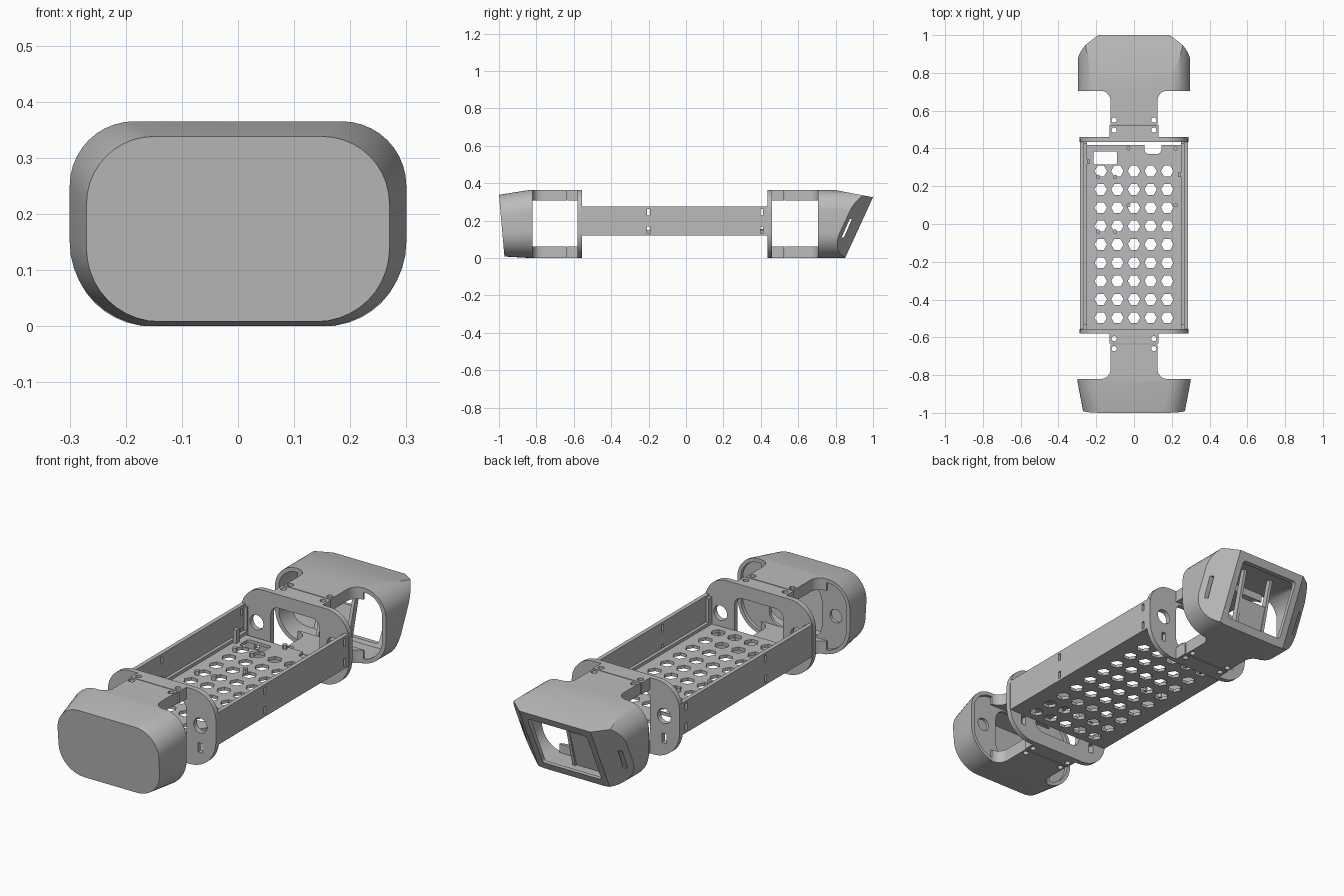
import bpy, bmesh, math
from mathutils import Vector

if "Cube" in bpy.data.objects:
    bpy.data.objects.remove(bpy.data.objects["Cube"])

grey = bpy.data.materials.new("plain grey")
grey.use_nodes = True
grey.diffuse_color = (0.5, 0.5, 0.5, 1)
grey.node_tree.nodes["Principled BSDF"].inputs["Base Color"].default_value = (0.5, 0.5, 0.5, 1)
parts = []


def place(axis, p, d):
    """Put a 2D point p at depth d along an axis."""
    return {"x": (d, *p), "y": (p[0], d, p[1]), "z": (*p, d)}[axis]


def loft(bm, rings):
    """Closed solid through rings of equal point count."""
    loops = [[bm.verts.new(co) for co in ring] for ring in rings]
    faces = [bm.faces.new(loops[0]), bm.faces.new(loops[-1])]
    n = len(loops[0])
    for a, b in zip(loops, loops[1:]):
        for i in range(n):
            faces.append(bm.faces.new((a[i], a[(i + 1) % n], b[(i + 1) % n], b[i])))
    bmesh.ops.recalc_face_normals(bm, faces=faces)


def prism(bm, pts, axis, a, b):
    loft(bm, [[place(axis, p, d) for p in pts] for d in (a, b)])


def rect(x0, x1, y0, y1):
    return [(x0, y0), (x1, y0), (x1, y1), (x0, y1)]


def box(bm, x0, x1, y0, y1, z0, z1):
    prism(bm, rect(x0, x1, y0, y1), "z", z0, z1)


def rounded(w, z0, z1, low, high, steps=10):
    """Rounded rectangle, half width w, with bottom and top corner radii."""
    pts = []
    corners = ((w - low, z0 + low, low, -90), (w - high, z1 - high, high, 0),
               (high - w, z1 - high, high, 90), (low - w, z0 + low, low, 180))
    for cx, cz, r, start in corners:
        for i in range(steps + 1):
            a = math.radians(start + 90 * i / steps)
            pts.append((cx + r * math.cos(a), cz + r * math.sin(a)))
    return pts


def circle(x, y, r, n=20):
    return [(x + r * math.cos(math.tau * i / n), y + r * math.sin(math.tau * i / n)) for i in range(n)]


def finish(name, bm, cutters=()):
    """Make an object and subtract the cutter meshes from it."""
    def make(label, b):
        mesh = bpy.data.meshes.new(label)
        b.to_mesh(mesh)
        b.free()
        ob = bpy.data.objects.new(label, mesh)
        bpy.context.scene.collection.objects.link(ob)
        return ob
    ob = make(name, bm)
    helpers = []
    for c in cutters:
        helper = make("cutter", c)
        helper.hide_render = True
        helpers.append(helper)
        mod = ob.modifiers.new("cut", "BOOLEAN")
        mod.operation, mod.solver, mod.object = "DIFFERENCE", "EXACT", helper
    if helpers:
        bpy.context.view_layer.update()
        graph = bpy.context.evaluated_depsgraph_get()
        baked = bpy.data.meshes.new_from_object(ob.evaluated_get(graph))
        ob.modifiers.clear()
        ob.data = baked
        for h in helpers:
            bpy.data.objects.remove(h)
    ob.data.materials.clear()
    ob.data.materials.append(grey)
    parts.append(ob)
    return ob


# Tray floor with hexagon holes, corner window and cable notch
floor, holes = bmesh.new(), bmesh.new()
box(floor, -0.267, 0.267, -0.56, 0.418, 0.12, 0.135)
for col in range(-2, 3):
    for row in range(9):
        prism(holes, circle(col * 0.088, 0.28 - row * 0.097, 0.033, 6), "z", 0.1, 0.16)
prism(holes, [(x - 0.152, z) for x, z in rounded(0.063, 0.315, 0.385, 0.012, 0.012, 4)], "z", 0.1, 0.16)
prism(holes, [(x + 0.1, z) for x, z in rounded(0.045, 0.37, 0.5, 0.025, 0.025, 4)], "z", 0.1, 0.16)
finish("tray_floor", floor, [holes])

# Board standoffs on the floor
posts = bmesh.new()
for x, y in ((-0.03, 0.4), (0.22, 0.4), (-0.03, 0.1), (0.22, 0.1),
             (-0.19, 0.25), (-0.1, 0.25), (-0.19, -0.04), (-0.1, -0.04)):
    prism(posts, circle(x, y, 0.011, 12), "z", 0.13, 0.155)
finish("standoffs", posts)

# Side walls with inner lips and strap slots
for side, label in ((1, "left"), (-1, "right")):
    def span(a, b):
        return sorted((side * a, side * b))
    wall, slots, lips = bmesh.new(), bmesh.new(), bmesh.new()
    box(wall, *span(0.265, 0.285), -0.57, 0.45, 0.12, 0.275)
    for y in (-0.2, 0.405):
        for z in (0.15, 0.245):
            box(slots, *span(0.2, 0.3), y - 0.008, y + 0.008, z - 0.018, z + 0.018)
    finish(label + "_wall", wall, [slots])
    box(lips, *span(0.25, 0.267), -0.56, 0.44, 0.12, 0.15)
    box(lips, *span(0.25, 0.267), -0.56, -0.53, 0.15, 0.265)
    box(lips, *span(0.25, 0.267), 0.425, 0.44, 0.15, 0.265)
    y = 0.26 if side > 0 else 0.33
    box(lips, *span(0.232, 0.25), y - 0.012, y + 0.012, 0.13, 0.2)
    finish(label + "_wall_lip", lips)

# Rounded end plates with central opening, cable holes and screw slots
for label, y0 in (("front", -0.58), ("rear", 0.435)):
    plate, holes = bmesh.new(), bmesh.new()
    prism(plate, rounded(0.288, 0, 0.365, 0.14, 0.12), "y", y0, y0 + 0.025)
    prism(holes, rounded(0.13, 0.07, 0.3, 0.04, 0.04, 5), "y", y0 - 0.1, y0 + 0.1)
    for s in (-1, 1):
        prism(holes, circle(s * 0.205, 0.2, 0.036), "y", y0 - 0.1, y0 + 0.1)
        prism(holes, rect(s * 0.205 - 0.012, s * 0.205 + 0.012, 0.07, 0.115), "y", y0 - 0.1, y0 + 0.1)
    finish(label + "_end_plate", plate, [holes])


# Tongues joining caps to the end plates, top and bottom
def tongue_outline(root, seam, d):
    """Neck that flares with a fillet into the cap; d points to the cap."""
    flare = [(0.175 - 0.05 * math.cos(a), root - d * 0.05 * (1 - math.sin(a)))
             for a in [math.radians(9 * i) for i in range(11)]]
    half = [(0.125, seam)] + flare + [(0.175, root + d * 0.01)]
    return half + [(-x, y) for x, y in reversed(half)]


for label, d, plate, seam, root in (("front", -1, -0.575, -0.635, -0.82), ("rear", 1, 0.455, 0.525, 0.705)):
    for level, z0, z1 in (("upper", 0.308, 0.365), ("lower", 0, 0.062)):
        for kind in ("cap", "frame"):
            body, holes = bmesh.new(), bmesh.new()
            if kind == "cap":
                prism(body, tongue_outline(root, seam + d * 0.002, d), "z", z0, z1)
                y = seam + d * 0.025
            else:
                box(body, -0.13, 0.13, *sorted((plate, seam - d * 0.002)), z0, z1)
                y = seam - d * 0.028
            for s in (-1, 1):
                prism(holes, circle(s * 0.105, y, 0.014, 12), "z", z0 - 0.02, z1 + 0.02)
            finish(f"{label}_{level}_{kind}_tongue", body, [holes])


# Front cap: tapered closed shell with a tilted nose
def nose(t, open_y):
    def flat(profile, y):
        return [(x, y, z) for x, z in profile]
    base = rounded(0.3 - t, t, 0.365 - t, 0.15 - t, 0.115 - t)
    tip = rounded(0.27 - t, 0.008 + t, 0.338 - t, 0.13 - t, 0.12 - t)
    bm = bmesh.new()
    loft(bm, [flat(base, open_y), flat(base, -0.83),
              [(x, -1 + t + 0.03 * (1 - z / 0.338), z) for x, z in tip]])
    return bm


finish("front_cap", nose(0, -0.82), [nose(0.018, -0.7)])

# Inner bulkhead of the front cap
bulkhead, holes = bmesh.new(), bmesh.new()
prism(bulkhead, rounded(0.285, 0.015, 0.35, 0.135, 0.1), "y", -0.85, -0.835)
prism(holes, rounded(0.14, 0.06, 0.305, 0.06, 0.06, 6), "y", -0.9, -0.8)
for s in (-1, 1):
    prism(holes, circle(s * 0.215, 0.19, 0.032), "y", -0.9, -0.8)
finish("front_cap_bulkhead", bulkhead, [holes])


# Rear cap: rounded tube trimmed by sloping planes
def hood(t, open_y):
    bm = bmesh.new()
    prism(bm, rounded(0.296 - t, t, 0.365 - t, 0.14 - t, 0.115 - t), "y", open_y, 1.1)
    planes = [((0, 0.79, 0.365), (0, 0.19, 1)), ((0, 1, 0.325), (0, 1, -0.46))]
    planes += [((s * 0.19, 1, 0.325), (s * 0.85, 1, -0.46)) for s in (-1, 1)]
    for co, no in planes:
        n = Vector(no).normalized()
        bmesh.ops.bisect_plane(bm, geom=bm.verts[:] + bm.edges[:] + bm.faces[:],
                               plane_co=Vector(co) - n * t, plane_no=n, clear_outer=True)
        bmesh.ops.holes_fill(bm, edges=[e for e in bm.edges if e.is_boundary], sides=0)
    bmesh.ops.recalc_face_normals(bm, faces=bm.faces[:])
    return bm


window, slits = bmesh.new(), bmesh.new()
prism(window, rounded(0.158, 0.035, 0.29, 0.015, 0.015, 4), "y", 0.8, 1.1)
for s in (-1, 1):
    prism(slits, [(0.832, 0.11), (0.844, 0.11), (0.888, 0.21), (0.876, 0.21)], "x",
          *sorted((s * 0.2, s * 0.33)))
finish("rear_cap", hood(0, 0.705), [hood(0.02, 0.6), window, slits])

# Mounting panel and posts inside the rear cap
mount = bmesh.new()
prism(mount, [(0.76, 0.015), (0.775, 0.015), (0.83, 0.2), (0.815, 0.2)], "x", -0.1, 0.04)
for x in (-0.115, 0.04):
    prism(mount, [(0.75, 0.015), (0.785, 0.015), (0.87, 0.345), (0.845, 0.345)], "x", x, x + 0.015)
finish("rear_cap_mount", mount)

# Smooth the rounded surfaces, keep hard edges
for ob in bpy.context.selected_objects:
    ob.select_set(False)
for ob in parts:
    ob.select_set(True)
bpy.context.view_layer.objects.active = parts[0]
bpy.ops.object.shade_smooth_by_angle(angle=math.radians(30))
